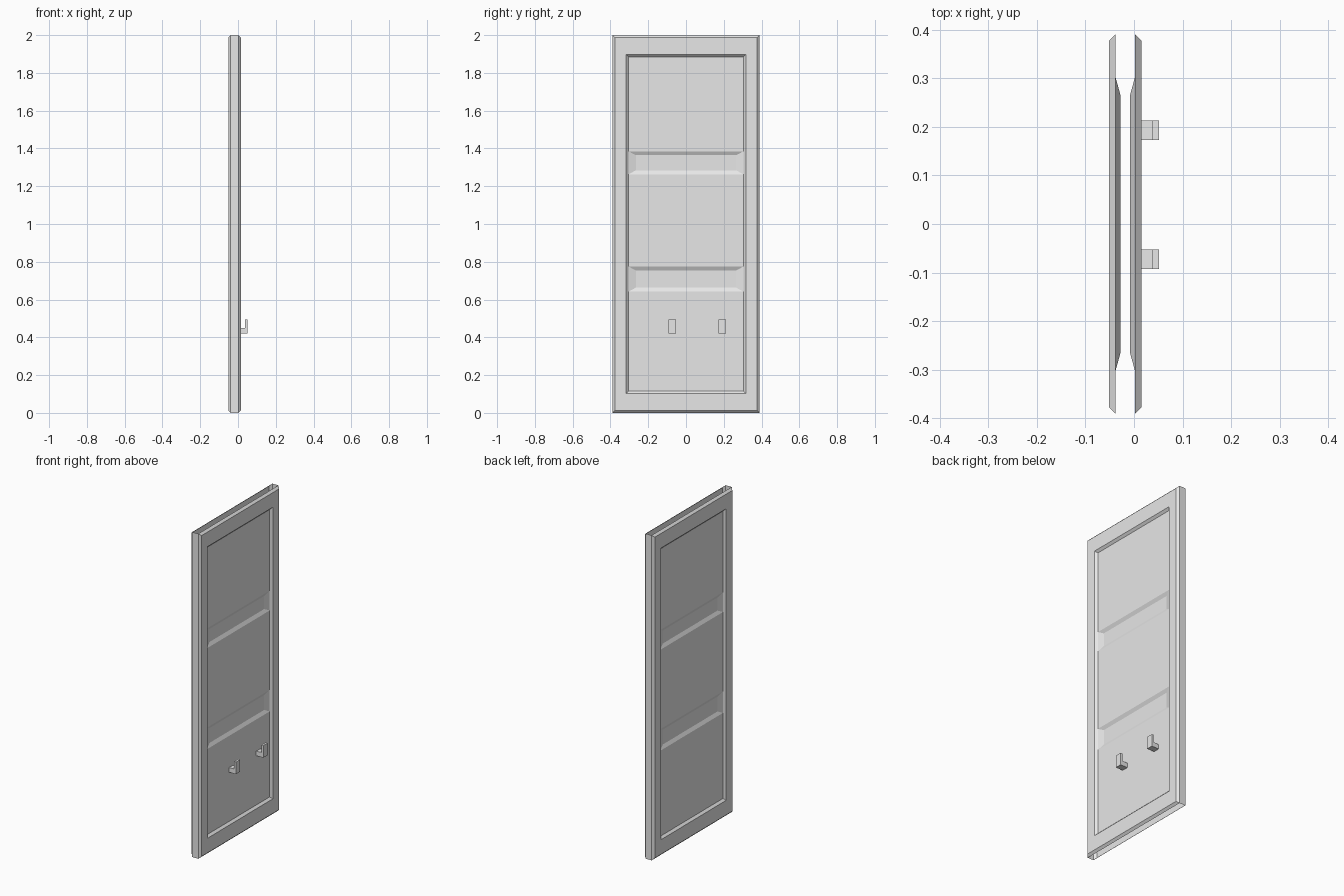
import bpy, bmesh

if "Cube" in bpy.data.objects:
    bpy.data.objects.remove(bpy.data.objects["Cube"], do_unlink=True)

grey = bpy.data.materials.new("plain grey")
grey.use_nodes = True
grey.diffuse_color = (0.8, 0.8, 0.8, 1)
grey.node_tree.nodes["Principled BSDF"].inputs["Base Color"].default_value = (0.8, 0.8, 0.8, 1)

MID = -0.018                                  # middle of the door thickness
EDGE, FACE, FLOOR = 0.0205, 0.0335, 0.010     # distances from the middle
HALF_W, CHAMFER, HEIGHT = 0.39, 0.013, 2.0
GROOVES = [(0.642, 0.775), (1.263, 1.385)]
SLOPE_Y, SLOPE_Z = 0.038, 0.021


def rect(depth, half, low, high):
    """Four corners of an upright rectangle, running around the x axis."""
    return [(depth, -half, low), (depth, half, low), (depth, half, high), (depth, -half, high)]


def finish(name, bm):
    mesh = bpy.data.meshes.new(name)
    bm.to_mesh(mesh)
    bm.free()
    mesh.materials.append(grey)
    obj = bpy.data.objects.new(name, mesh)
    bpy.context.collection.objects.link(obj)
    return obj


def door_skin(name, side):
    """One pressed sheet: chamfered frame, sunken panels and two grooves."""
    bm = bmesh.new()

    def face(points):
        f = bm.faces.new([bm.verts.new((MID + side * x, y, z)) for x, y, z in points])
        f.normal_update()
        if f.normal.x * side < 0:
            f.normal_flip()

    def band(a, b):
        for i in range(4):
            j = (i + 1) % 4
            face([a[i], a[j], b[j], b[i]])

    # frame rings from the rim inwards
    inner_w, low, high = 0.304, 0.116, 1.884
    rings = [rect(EDGE, HALF_W, 0, HEIGHT),
             rect(FACE, HALF_W - CHAMFER, CHAMFER, HEIGHT - CHAMFER),
             rect(FACE, 0.317, 0.103, 1.897),
             rect(EDGE, inner_w, low, high)]
    for a, b in zip(rings, rings[1:]):
        band(a, b)

    # flat panels between the grooves
    levels = [low] + [z for g in GROOVES for z in g] + [high]
    for z0, z1 in zip(levels[::2], levels[1::2]):
        face(rect(EDGE, inner_w, z0, z1))

    # grooves with sloping walls
    for z0, z1 in GROOVES:
        floor = rect(FLOOR, inner_w - SLOPE_Y, z0 + SLOPE_Z, z1 - SLOPE_Z)
        band(rect(EDGE, inner_w, z0, z1), floor)
        face(floor)
    bmesh.ops.remove_doubles(bm, verts=bm.verts, dist=0.0001)
    return finish(name, bm)


def edge_strip(name, side):
    """Flat strip closing the long edge between the two skins."""
    bm = bmesh.new()
    y = side * HALF_W
    points = [(MID - EDGE, y, 0), (MID + EDGE, y, 0),
              (MID + EDGE, y, HEIGHT), (MID - EDGE, y, HEIGHT)]
    bm.faces.new([bm.verts.new(p) for p in (points if side < 0 else points[::-1])])
    return finish(name, bm)


def hook(name, y):
    """L-shaped hook standing out from the lower panel."""
    bm = bmesh.new()
    profile = [(0.002, 0.42), (0.051, 0.42), (0.051, 0.495),
               (0.038, 0.495), (0.038, 0.45), (0.002, 0.447)]
    f = bm.faces.new([bm.verts.new((x, y - 0.02, z)) for x, z in profile])
    out = bmesh.ops.extrude_face_region(bm, geom=[f])["geom"]
    bmesh.ops.translate(bm, vec=(0, 0.04, 0),
                        verts=[v for v in out if isinstance(v, bmesh.types.BMVert)])
    bmesh.ops.recalc_face_normals(bm, faces=bm.faces)
    return finish(name, bm)


door_skin("hook_side_skin", 1)
door_skin("plain_side_skin", -1)
edge_strip("front_edge", -1)
edge_strip("back_edge", 1)
hook("front_hook", -0.073)
hook("back_hook", 0.193)
